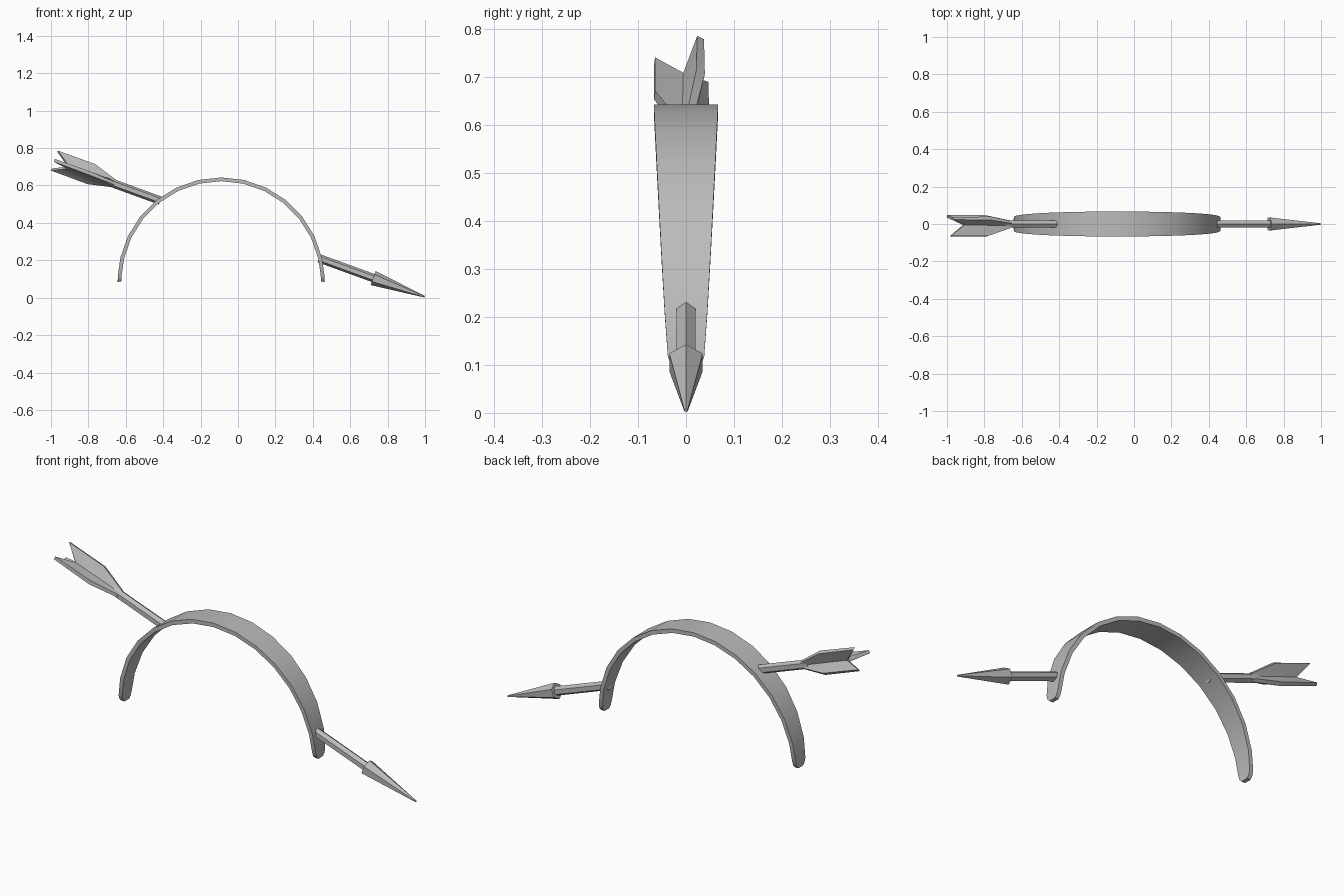
import bpy, math
from mathutils import Vector

if "Cube" in bpy.data.objects:
    bpy.data.objects.remove(bpy.data.objects["Cube"])

grey = bpy.data.materials.new("plain grey")
grey.diffuse_color = (0.5, 0.5, 0.5, 1)
grey.use_nodes = True
grey.node_tree.nodes["Principled BSDF"].inputs["Base Color"].default_value = grey.diffuse_color

TILT = math.radians(20)
AXIS = Vector((math.cos(TILT), 0, -math.sin(TILT)))
UP = Vector((math.sin(TILT), 0, math.cos(TILT)))
TIP = Vector((0.998, 0, 0.005))


def make(name, verts, faces):
    mesh = bpy.data.meshes.new(name)
    mesh.from_pydata(verts, [], faces)
    mesh.materials.append(grey)
    obj = bpy.data.objects.new(name, mesh)
    bpy.context.collection.objects.link(obj)
    bpy.ops.object.select_all(action='DESELECT')
    obj.select_set(True)
    bpy.context.view_layer.objects.active = obj
    bpy.ops.object.mode_set(mode='EDIT')
    bpy.ops.mesh.select_all(action='SELECT')
    bpy.ops.mesh.normals_make_consistent(inside=False)
    bpy.ops.object.mode_set(mode='OBJECT')
    bpy.ops.object.shade_smooth_by_angle(angle=math.radians(35))
    return obj


def on_arrow(u, y, n):
    """Arrow space: u along the shaft from the tip, y sideways, n upward."""
    return TIP + AXIS * u + Vector((0, y, 0)) + UP * n


def strips(rings, count):
    return [(r * count + i, r * count + (i + 1) % count,
             (r + 1) * count + (i + 1) % count, (r + 1) * count + i)
            for r in range(rings - 1) for i in range(count)]


def turned(name, profile, sides=6):
    """Six-sided rod through (u, radius) stations, one corner upward."""
    verts = [on_arrow(u, r * math.sin(i * math.tau / sides), r * math.cos(i * math.tau / sides))
             for u, r in profile for i in range(sides)]
    faces = strips(len(profile), sides)
    last = (len(profile) - 1) * sides
    faces += [tuple(range(sides)), tuple(range(last, last + sides))]
    return make(name, verts, faces)


# Curved headband, narrowing to rounded ends
CX, CZ, R_OUT, R_IN = -0.09, 0.09, 0.553, 0.533
end = [(-0.5, 0.018), (0.7, 0.030), (3.0, 0.038)]
stations = end + [(a * 180 / 14, 0.036 + 0.031 * math.sin(math.radians(a * 180 / 14)) ** 0.85)
                  for a in range(1, 14)]
stations += [(180 - a, w) for a, w in reversed(end)]
band = []
for deg, w in stations:
    c, s = math.cos(math.radians(deg)), math.sin(math.radians(deg))
    for r, y in ((R_OUT, -w), (R_OUT, w), (R_IN, w), (R_IN, -w)):
        band.append((CX + r * c, y, CZ + r * s))
n = len(stations)
make("headband", band, strips(n, 4) + [(0, 1, 2, 3), tuple(range(4 * n - 4, 4 * n))])

# Arrow halves fixed to the outside of the band
turned("front_shaft", [(-0.601, 0.0225), (-0.28, 0.0225)])
turned("rear_shaft", [(-1.504, 0.0225), (-1.80, 0.0225)])
turned("arrowhead", [(-0.293, 0.04), (0.0, 0.004)])

# Three-vane fletching with a notched tail: (tip u, valley u, vane scale, valley radius, half thickness)
VANES = ((63, 0.067), (173, 0.066), (-47, 0.060))
rings = [(-1.765, -1.765, 0.33, 0.018, 0.008),
         (-1.90, -1.86, 1.0, 0.015, 0.010),
         (-2.11, -2.03, 1.0, 0.012, 0.008)]
verts = []
for tip_u, valley_u, scale, valley, half in rings:
    for k, (deg, reach) in enumerate(VANES):
        a = math.radians(deg)
        for side in (-1, 1):
            verts.append(on_arrow(tip_u, reach * scale * math.cos(a) - side * half * math.sin(a),
                                  reach * scale * math.sin(a) + side * half * math.cos(a)))
        nxt = VANES[(k + 1) % 3][0] + (360 if k else 0)
        b = math.radians((deg + nxt) / 2 if k < 2 else (deg + 63) / 2)
        verts.append(on_arrow(valley_u, valley * math.cos(b), valley * math.sin(b)))
faces = strips(3, 9) + [tuple(range(9))]
verts.append(on_arrow(-2.03, 0, 0))
faces += [(18 + i, 18 + (i + 1) % 9, 27) for i in range(9)]
make("fletching", verts, faces)
